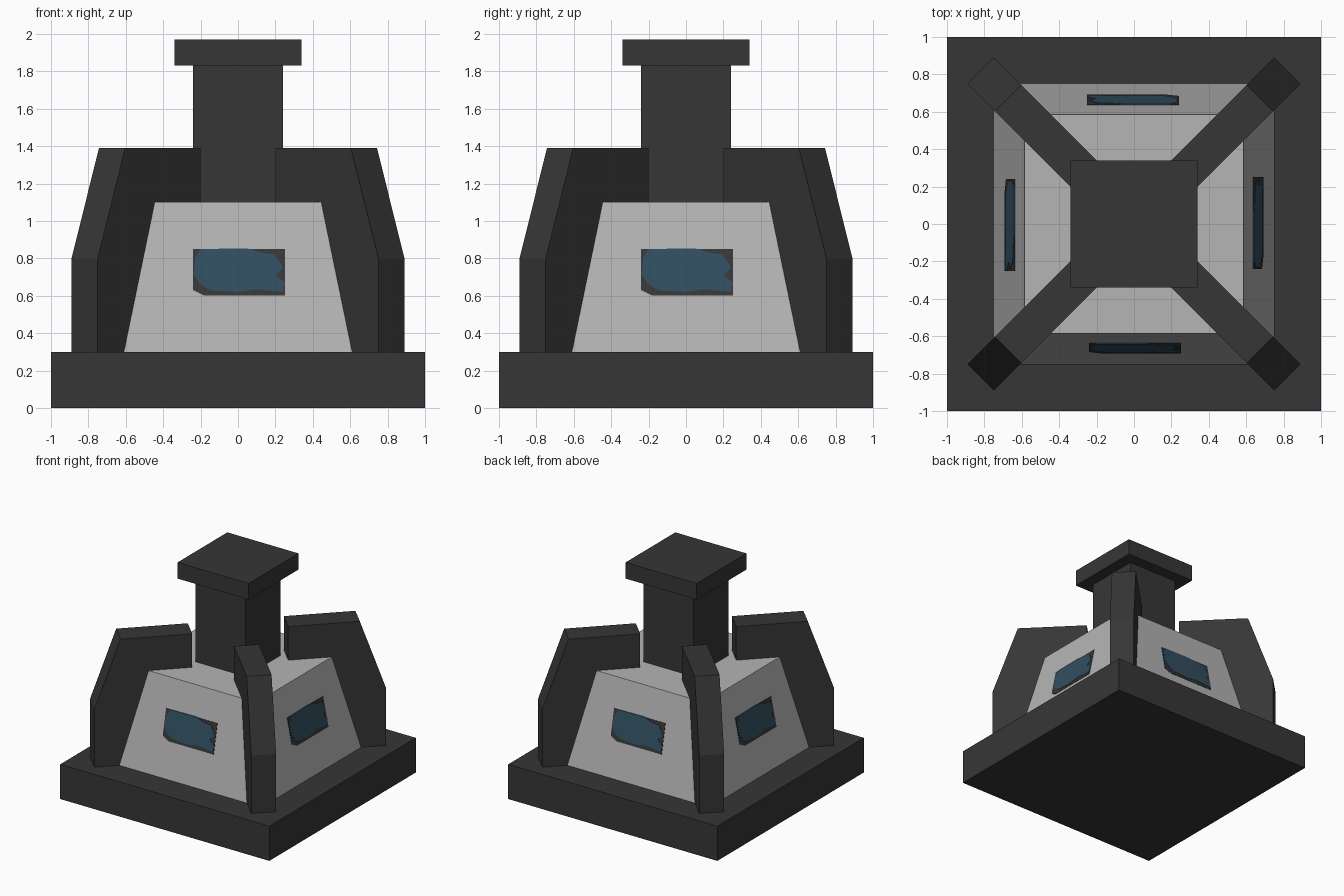
import bpy, bmesh, math
from mathutils import Matrix

if "Cube" in bpy.data.objects:
    bpy.data.objects.remove(bpy.data.objects["Cube"])


def material(name, rgb):
    m = bpy.data.materials.new(name)
    m.diffuse_color = (*rgb, 1)
    m.use_nodes = True
    m.node_tree.nodes["Principled BSDF"].inputs["Base Color"].default_value = m.diffuse_color
    return m


DARK = material("charcoal", (0.037, 0.037, 0.037))
LIGHT = material("light grey", (0.46, 0.46, 0.46))
BLUE = material("slate blue", (0.031, 0.077, 0.115))


def add_object(name, verts, faces, mat, angle=0):
    mesh = bpy.data.meshes.new(name)
    mesh.from_pydata(verts, [], faces)
    mesh.transform(Matrix.Rotation(angle, 4, 'Z'))
    bm = bmesh.new()
    bm.from_mesh(mesh)
    bmesh.ops.recalc_face_normals(bm, faces=bm.faces)
    bm.to_mesh(mesh)
    bm.free()
    mesh.materials.append(mat)
    obj = bpy.data.objects.new(name, mesh)
    bpy.context.collection.objects.link(obj)
    return obj


def prism(name, ring_a, ring_b, mat, angle=0):
    """Solid joining two matching rings of points."""
    n = len(ring_a)
    faces = [tuple(range(n))[::-1], tuple(range(n, 2 * n))]
    faces += [(i, (i + 1) % n, n + (i + 1) % n, n + i) for i in range(n)]
    return add_object(name, ring_a + ring_b, faces, mat, angle)


def square(h, z):
    return [(-h, -h, z), (h, -h, z), (h, h, z), (-h, h, z)]


# Stacked square parts
prism("base_slab", square(1, 0), square(1, 0.3), DARK)
prism("tapered_body", square(0.75, 0.3), square(0.585, 1.1), LIGHT)
prism("central_column", square(0.24, 1.09), square(0.24, 1.83), DARK)
prism("column_cap", square(0.34, 1.83), square(0.34, 1.97), DARK)


# Plates lying on the sloping body wall, given as (x, z) outlines
def wall_plate(name, outline, lift, mat, angle):
    def ring(offset):
        return [(x, -(0.75 - 0.165 * (z - 0.3) / 0.8) - offset, z) for x, z in outline]
    prism(name, ring(-0.002), ring(lift), mat, angle)


frame = [(-0.24, 0.63), (-0.18, 0.60), (0.25, 0.60), (0.25, 0.85), (-0.24, 0.85)]
glass = [(-0.235, 0.71), (-0.20, 0.66), (-0.15, 0.63), (0.0, 0.62), (0.10, 0.635),
         (0.24, 0.62), (0.25, 0.67), (0.20, 0.71), (0.24, 0.75), (0.20, 0.82),
         (0.13, 0.83), (0.05, 0.853), (-0.20, 0.85), (-0.23, 0.80)]

# Diagonal corner fins: profile in (radius, z)
S2 = math.sqrt(2)
fin = [(0.27 * S2, 0.29), (0.82 * S2, 0.29), (0.82 * S2, 0.8),
       (0.673 * S2, 1.39), (0.27 * S2, 1.39)]
HALF = 0.07 * S2

for k in range(4):
    a = k * math.pi / 2
    wall_plate(f"window_frame_{k + 1}", frame, 0.003, DARK, a)
    wall_plate(f"window_glass_{k + 1}", glass, 0.006, BLUE, a)
    prism(f"corner_fin_{k + 1}", [(r, -HALF, z) for r, z in fin],
          [(r, HALF, z) for r, z in fin], DARK, a + math.pi / 4)
